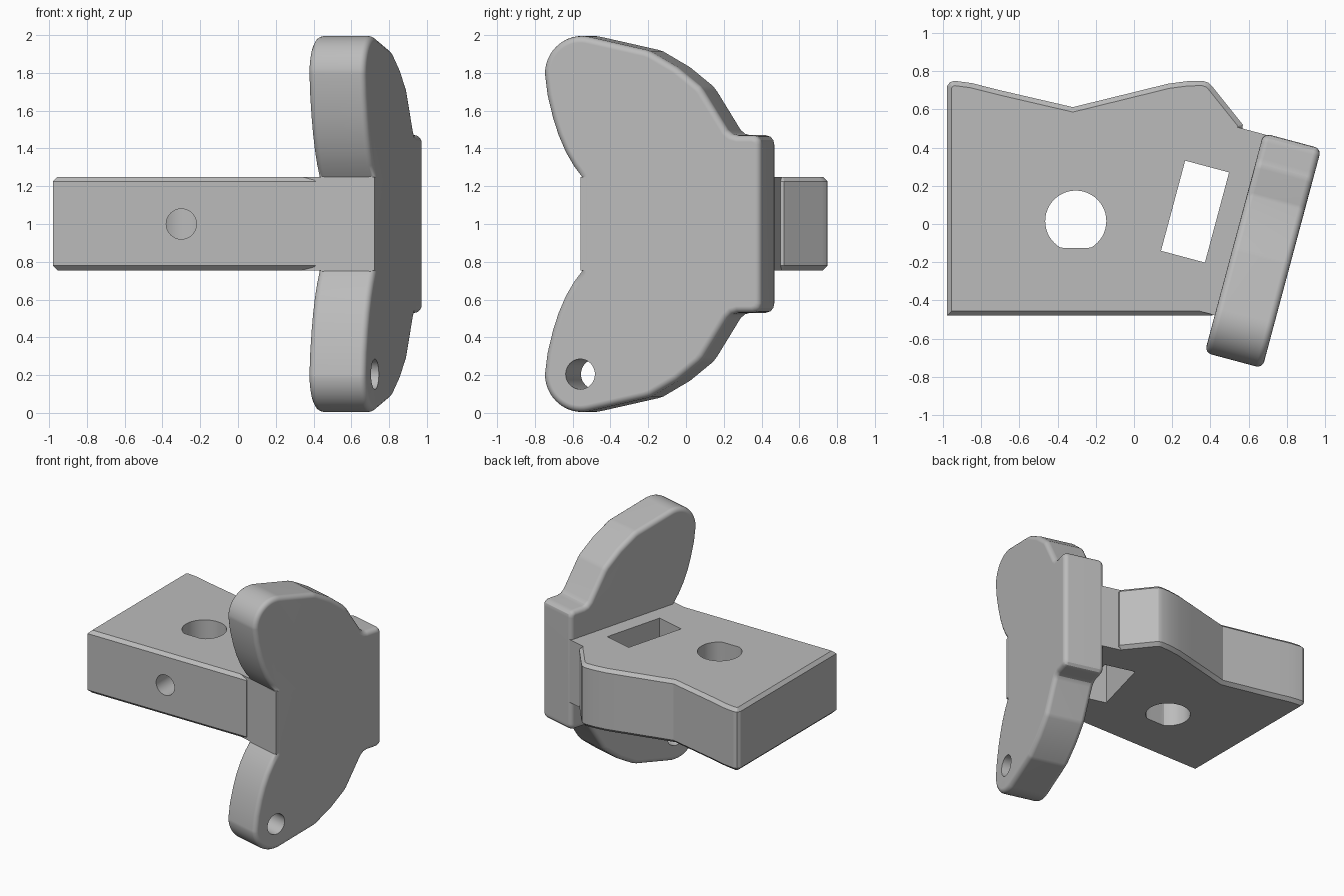
import bpy, bmesh
from math import sin, cos, pi, radians
from mathutils import Matrix, Vector

if "Cube" in bpy.data.objects:
    bpy.data.objects.remove(bpy.data.objects["Cube"])

grey = bpy.data.materials.new("plain_grey")
grey.use_nodes = True
grey.diffuse_color = (0.5, 0.5, 0.5, 1)
grey.node_tree.nodes["Principled BSDF"].inputs["Base Color"].default_value = (0.5, 0.5, 0.5, 1)


def frame(u, v, w):
    """Matrix whose axes are u, v, w, with its origin at mid height."""
    m = Matrix((u, v, w)).transposed().to_4x4()
    m.translation = (0, 0, 1)
    return m


TILT = radians(15)
UP = (0, 0, 1)
LEVEL = frame((1, 0, 0), (0, 1, 0), UP)
TILTED = frame((sin(TILT), cos(TILT), 0), UP, (cos(TILT), -sin(TILT), 0))
FRONT = frame((1, 0, 0), UP, (0, -1, 0))


def arc(cx, cy, r, start=0, end=360, steps=48):
    return [(cx + r * cos(radians(start + (end - start) * i / steps)),
             cy + r * sin(radians(start + (end - start) * i / steps)))
            for i in range(steps + (abs(end - start) < 360))]


def rect(x0, x1, y0, y1):
    return [(x0, y0), (x1, y0), (x1, y1), (x0, y1)]


def prism(name, outline, low, high, matrix, bevel=0, segments=1):
    """Extrude an outline between two depths and bevel both rims."""
    bm = bmesh.new()
    face = bm.faces.new([bm.verts.new((x, y, low)) for x, y in outline])
    new = bmesh.ops.extrude_face_region(bm, geom=[face])["geom"]
    for v in new:
        if isinstance(v, bmesh.types.BMVert):
            v.co.z = high
    bmesh.ops.recalc_face_normals(bm, faces=bm.faces)
    if bevel:
        rims = [e for e in bm.edges if abs(e.verts[0].co.z - e.verts[1].co.z) < 1e-5]
        bmesh.ops.bevel(bm, geom=rims, offset=bevel, segments=segments,
                        profile=0.5, affect='EDGES', clamp_overlap=False)
    bm.transform(matrix)
    bmesh.ops.recalc_face_normals(bm, faces=bm.faces)
    mesh = bpy.data.meshes.new(name)
    bm.to_mesh(mesh)
    bm.free()
    mesh.materials.append(grey)
    ob = bpy.data.objects.new(name, mesh)
    bpy.context.collection.objects.link(ob)
    return ob


# Block with a shallow V in its back
block_outline = [(-0.98, -0.48), (0.41, -0.48), (0.57, 0.52), (0.41, 0.72), (0.39, 0.74),
                 (0.36, 0.75), (0.28, 0.748), (0.18, 0.735), (0.05, 0.703), (-0.32, 0.612),
                 (-0.7, 0.7), (-0.85, 0.738), (-0.94, 0.75), (-0.965, 0.742), (-0.98, 0.72)]
block = prism("block", block_outline, -0.245, 0.25, LEVEL, 0.025)

# Flange: upper half outline, mirrored downwards
half = [(-0.352, 0.25), (-0.395, 0.305), (-0.44, 0.38), (-0.48, 0.47), (-0.51, 0.56), (-0.54, 0.68)]
half += arc(-0.355, 0.795, 0.2, 180, 77, 16)
half += [(0.0, 0.922), (0.03, 0.912), (0.174, 0.83), (0.3, 0.73), (0.32, 0.705), (0.45, 0.5),
         (0.475, 0.478), (0.505, 0.47), (0.59, 0.47), (0.615, 0.462), (0.63, 0.445), (0.635, 0.42)]
flange_outline = half + [(t, -z) for t, z in reversed(half)]
flange = prism("flange", flange_outline, 0.532, 0.845, TILTED, 0.035, 4)

# Neck joining block to flange, and the square front edge of the flange
neck = prism("neck", rect(-0.352, 0.63, -0.245, 0.25), 0.385, 0.56, TILTED)
edge = prism("flange_front_edge", rect(-0.353, -0.25, -0.245, 0.25), 0.53, 0.844, TILTED)

# Cutters: long bore, nut slot, screw holes, D-shaped shaft hole, set screw hole
shaft = [(x, max(y, -0.125)) for x, y in arc(-0.305, 0.015, 0.16)]
bore = prism("bore_cutter", arc(0.14, 0, 0.12), -1.4, 1, TILTED)
slot = prism("slot_cutter", rect(-0.099, 0.39, -0.4, 0.4), 0.173, 0.411, TILTED)
shaft_hole = prism("shaft_cutter", shaft, -0.4, 0.4, LEVEL)
set_screw = prism("set_screw_cutter", arc(-0.3, 0, 0.08), 0.03, 0.7, FRONT)
screws = [prism("screw_cutter", arc(-0.353, z, 0.08), 0.3, 1, TILTED) for z in (0.795, -0.795)]

cuts = {block: [bore, slot, shaft_hole, set_screw], neck: [bore, slot],
        flange: [bore] + screws, edge: []}
for part, cutters in cuts.items():
    bpy.ops.object.select_all(action='DESELECT')
    part.select_set(True)
    bpy.context.view_layer.objects.active = part
    for cutter in cutters:
        mod = part.modifiers.new("cut", 'BOOLEAN')
        mod.operation = 'DIFFERENCE'
        mod.solver = 'EXACT'
        mod.object = cutter
        bpy.ops.object.modifier_apply(modifier=mod.name)
    bpy.ops.object.shade_smooth_by_angle(angle=radians(25))
    mod = part.modifiers.new("flat_faces", 'WEIGHTED_NORMAL')
    mod.keep_sharp = True

for cutter in [bore, slot, shaft_hole, set_screw] + screws:
    bpy.data.objects.remove(cutter)
